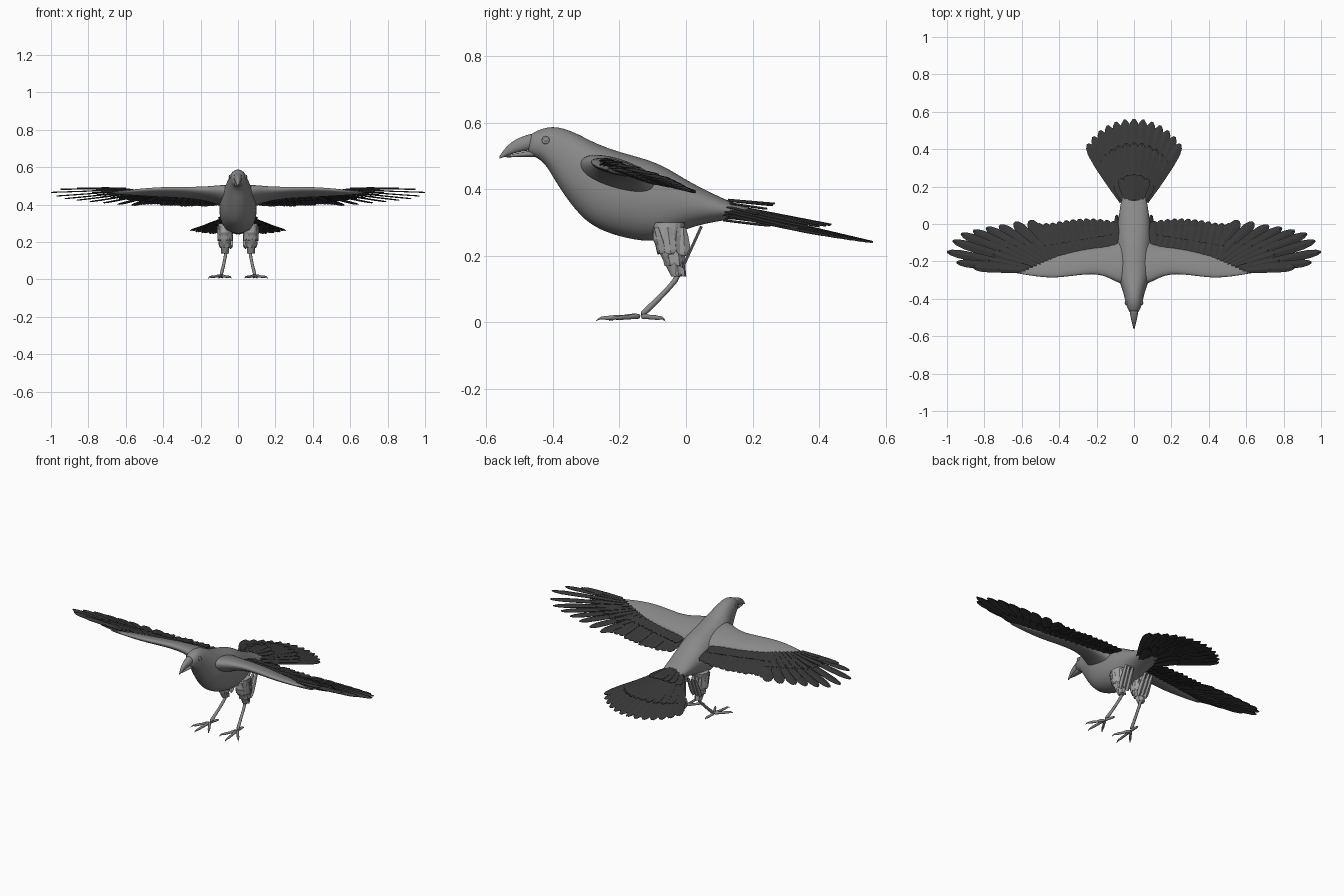
import bpy, bmesh, math
from mathutils import Vector as V

cube = bpy.data.objects.get("Cube")
if cube:
    bpy.data.objects.remove(cube)


def material(name, g):
    m = bpy.data.materials.new(name)
    m.use_nodes = True
    m.diffuse_color = (g, g, g, 1)
    m.node_tree.nodes["Principled BSDF"].inputs["Base Color"].default_value = (g, g, g, 1)
    return m


BODY = material("body_grey", 0.25)
DARK = material("feather_charcoal", 0.04)
PALE = material("thigh_pale_grey", 0.36)


def finish(bm, name, mat, mirror=False, smooth=True, subsurf=0, thick=0, recalc=True):
    if recalc:
        bmesh.ops.recalc_face_normals(bm, faces=bm.faces)
    me = bpy.data.meshes.new(name)
    bm.to_mesh(me)
    bm.free()
    me.materials.append(mat)
    ob = bpy.data.objects.new(name, me)
    bpy.context.scene.collection.objects.link(ob)
    for p in me.polygons:
        p.use_smooth = smooth
    if mirror:
        mod = ob.modifiers.new("Mirror", 'MIRROR')
        mod.use_mirror_merge = False
    if thick:
        ob.modifiers.new("Solidify", 'SOLIDIFY').thickness = thick
    if subsurf:
        mod = ob.modifiers.new("Subsurf", 'SUBSURF')
        mod.levels = mod.render_levels = subsurf
    return ob


def loft(bm, rings):
    """Skin a list of rings, each (centre, half axis u, half axis v)."""
    n, power = 16, 0.92
    loops = []
    for c, u, v in rings:
        loop = []
        for i in range(n):
            a = math.tau * i / n
            ca, sa = math.cos(a), math.sin(a)
            loop.append(bm.verts.new(V(c) + V(u) * math.copysign(abs(ca) ** power, ca)
                                     + V(v) * math.copysign(abs(sa) ** power, sa)))
        loops.append(loop)
    for p, q in zip(loops, loops[1:]):
        for i in range(n):
            j = (i + 1) % n
            bm.faces.new((p[i], p[j], q[j], q[i]))
    bm.faces.new(loops[0])
    bm.faces.new(loops[-1])


def along_y(bm, stations):
    """Stations: y, top z, bottom z, half width."""
    loft(bm, [((0, y, (t + b) / 2), (w, 0, 0), (0, 0, (t - b) / 2)) for y, t, b, w in stations])


def tube(bm, points, radii):
    pts = [V(p) for p in points]
    rings = []
    for i, p in enumerate(pts):
        d = (pts[min(i + 1, len(pts) - 1)] - pts[max(i - 1, 0)]).normalized()
        u = d.cross(V((0.3, 0.1, 1))).normalized()
        rings.append((p, u * radii[i], d.cross(u) * radii[i]))
    loft(bm, rings)


SHAPE = ((0, .5), (.3, .8), (.65, 1), (.85, .95), (.95, .65), (1, .2))


def feather(bm, base, tip, width, up=(0, 0, 1), ridge=.004):
    """Blade with a raised shaft and a rounded end."""
    base, tip, up = V(base), V(tip), V(up)
    side = (tip - base).cross(up).normalized()
    rows = []
    for t, w in SHAPE:
        c = base.lerp(tip, t)
        rows.append([bm.verts.new(c + side * width * w * k + up * ridge * (1 - abs(k)))
                     for k in (-1, 0, 1)])
    for p, q in zip(rows, rows[1:]):
        for k in (0, 1):
            bm.faces.new((p[k], p[k + 1], q[k + 1], q[k]))


# Head, neck and trunk
bm = bmesh.new()
along_y(bm, ((-.478, .56, .504, .022), (-.45, .577, .497, .036), (-.42, .588, .474, .046),
             (-.385, .591, .408, .053), (-.33, .573, .331, .07), (-.28, .544, .284, .09),
             (-.2, .514, .254, .102), (-.11, .492, .238, .102), (-.05, .463, .251, .097),
             (0, .43, .281, .089), (.07, .393, .299, .079), (.14, .36, .311, .068),
             (.21, .338, .318, .04)))
finish(bm, "body", BODY, subsurf=2)

# Beak halves, upper one hooked over the lower
bm = bmesh.new()
along_y(bm, ((-.45, .573, .518, .027), (-.48, .564, .516, .022), (-.51, .553, .51, .016),
             (-.535, .535, .503, .01), (-.552, .514, .495, .005), (-.562, .498, .492, .002)))
finish(bm, "upper_beak", BODY, subsurf=1)
bm = bmesh.new()
along_y(bm, ((-.44, .522, .496, .024), (-.48, .515, .497, .018),
             (-.515, .508, .497, .012), (-.547, .5, .496, .004)))
finish(bm, "lower_beak", BODY, subsurf=1)

# Eyes with lids
bm = bmesh.new()
loft(bm, [((x, -.422, .548), (0, r, 0), (0, 0, r))
          for x, r in ((.03, .012), (.043, .012), (.047, .009), (.045, .008), (.049, .005), (.05, .001))])
finish(bm, "eyes", BODY, mirror=True)

# Fleshy wing arms: x, leading y, trailing y, centre z, thickness
SLOPE = -.29
bm = bmesh.new()
loft(bm, [((x, (a + b) / 2, z), V((0, 1, SLOPE)) * (b - a) / 2, (0, 0, h / 2))
          for x, a, b, z, h in ((.03, -.33, -.06, .43, .12), (.08, -.32, -.09, .445, .1),
                                (.13, -.29, -.115, .455, .075), (.2, -.266, -.125, .46, .055),
                                (.3, -.274, -.14, .466, .045), (.42, -.291, -.17, .467, .038),
                                (.52, -.282, -.195, .466, .03), (.6, -.268, -.22, .464, .02),
                                (.68, -.255, -.235, .462, .008))])
finish(bm, "wing_arms", BODY, mirror=True, subsurf=2)


def on_wing(x, y, lift=0):
    return V((x, y, .485 + SLOPE * (y + .29) + .015 * x * x + lift))


# Secondary flight feathers and their coverts
bm = bmesh.new()
COUNT = 12
for i in range(COUNT):
    t = i / (COUNT - 1)
    x, y = .1 + .36 * t, -.13 - .06 * t
    end = .025 * math.sin(math.pi * min(1, t + .15)) + .004
    feather(bm, on_wing(x, y, -.004 - .002 * (i % 3)),
            on_wing(x + .01 + .04 * t, end, -.002 * (i % 3)), .026)
    feather(bm, on_wing(x, y - .02, -.012), on_wing(x + .02, y + .08, -.008), .024)
    feather(bm, on_wing(x, y - .02, .002), on_wing(x + .02, y + .075, .005), .024)
finish(bm, "secondary_feathers", DARK, mirror=True, smooth=False, thick=.002, recalc=False)

# Primary flight feathers fanned from the hand
TIPS = ((.56, .018), (.64, .008), (.72, -.008), (.79, -.02), (.86, -.035), (.925, -.052),
        (.97, -.09), (1, -.148), (.95, -.205), (.86, -.232))
bm = bmesh.new()
for i, (x, y) in enumerate(TIPS):
    t = i / (len(TIPS) - 1)
    bx, by = .42 + .18 * t, -.185 - .065 * t
    lift = -.006 + .0016 * i
    feather(bm, on_wing(bx, by, lift), on_wing(x, y, lift), .033 - .012 * t)
    for under in (-.008, .004):
        feather(bm, on_wing(bx, by, under),
                on_wing(bx + (x - bx) * .5, by + (y - by) * .5, lift + under), .026 - .01 * t)
finish(bm, "primary_feathers", DARK, mirror=True, smooth=False, thick=.002, recalc=False)

# Tail fan with coverts above and below
bm = bmesh.new()


def fan(count, spread, r0, r1, drop, z0, z1, outer_z, width):
    for i in range(count):
        k = 2 * i / (count - 1) - 1
        a = math.radians(spread) * k
        r = r1 - drop * k * k
        d = V((math.sin(a), math.cos(a), 0))
        o = V((0, .017, 0))
        step = .006 * (1 - abs(k))
        feather(bm, o + d * r0 + V((0, 0, z0 + step - .012 * k * k)),
                o + d * r + V((0, 0, z1 + (outer_z - z1) * k * k + step)), width)


fan(13, 31, .12, .545, .065, .335, .235, .26, .032)
fan(11, 29, .12, .42, .05, .345, .287, .282, .028)
fan(7, 25, .11, .25, .03, .362, .35, .325, .026)
fan(7, 25, .11, .3, .04, .318, .295, .29, .028)
finish(bm, "tail_feathers", DARK, smooth=False, thick=.002, recalc=False)

# Thighs: tapered core with overlapping flat plumes
bm = bmesh.new()
loft(bm, [((.07, y, z), (w, 0, 0), (0, d, 0)) for y, z, w, d in
          ((-.05, .3, .034, .045), (-.057, .25, .033, .04),
           (-.045, .2, .025, .027), (-.03, .14, .011, .012))])
for row, (z0, z1) in enumerate(((.285, .205), (.24, .17), (.2, .138))):
    shrink = 1 - .27 * row
    for i in range(7):
        a = math.tau * (i + .5 * row) / 7
        out = V((math.cos(a), math.sin(a), 0))
        top = V((.07, -.055 + .012 * row, z0)) + V((out.x * .036, out.y * .045, 0)) * shrink
        low = V((.068, -.045 + .012 * row, z1)) + V((out.x * .036, out.y * .036, 0)) * shrink
        feather(bm, top, low, .02 * shrink, out, .006)
# Rear plume joining the thigh to the belly
for x in (.045, .07, .092):
    feather(bm, (x, .045, .29), (x - .005, -.012, .165), .016, (0, .9, -.4), .006)
    feather(bm, (x, -.01, .285), (x, -.005, .2), .02, (.9, .3, 0), .006)
finish(bm, "thigh_plumes", PALE, mirror=True, smooth=False, thick=.003, recalc=False)

# Shanks
ANKLE = V((.092, -.137, .02))
bm = bmesh.new()
tube(bm, ((.066, -.035, .17), (.064, -.018, .142), (.07, -.045, .11), (.082, -.1, .053), ANKLE),
     (.011, .011, .008, .008, .011))
finish(bm, "shanks", BODY, mirror=True, subsurf=1)

# Toes with knuckles and curved claws
bm = bmesh.new()
for x, y in ((.102, -.272), (.16, -.225), (.035, -.232), (.082, -.062)):
    tip = V((x, y, .012))
    mids = [ANKLE.lerp(tip, t) for t in (0, .25, .42, .58, .75)]
    for m, z in zip(mids, (.018, .019, .014, .016, .012)):
        m.z = z
    claw = ANKLE.lerp(tip, .88)
    claw.z = .016
    tip.z = .003
    tube(bm, mids + [claw, tip], (.009, .008, .006, .0075, .0065, .004, .001))
finish(bm, "toes", BODY, mirror=True, subsurf=1)
